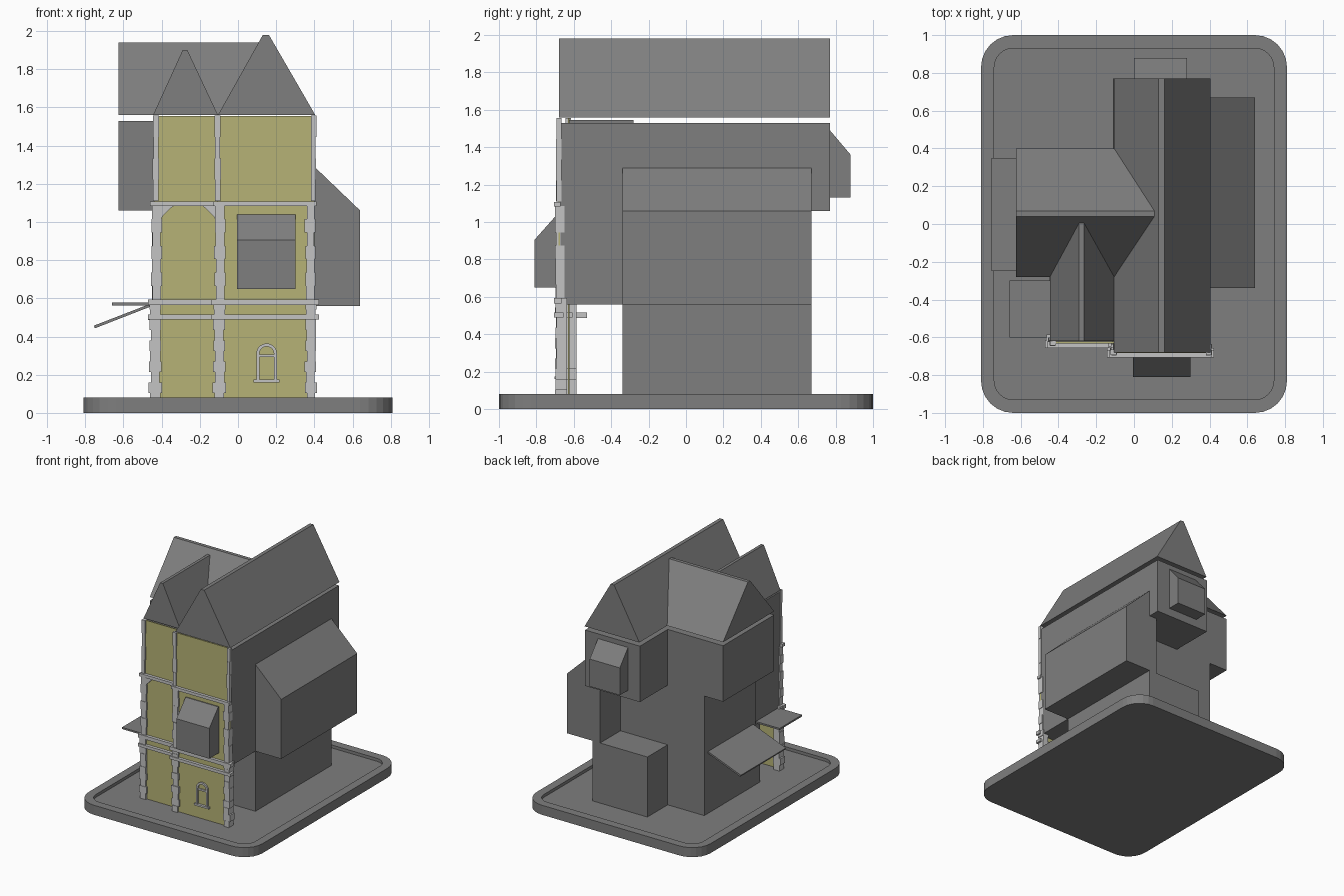
import bpy, bmesh, math, random

if "Cube" in bpy.data.objects:
    bpy.data.objects.remove(bpy.data.objects["Cube"])
random.seed(4)


def mat(name, c):
    m = bpy.data.materials.new(name)
    m.diffuse_color = (*c, 1)
    m.use_nodes = True
    m.node_tree.nodes["Principled BSDF"].inputs["Base Color"].default_value = m.diffuse_color
    return m


DARK = mat("dark grey", (0.21, 0.21, 0.21))
STONE = mat("light stone", (0.55, 0.55, 0.55))
YELLOW = mat("ochre plaster", (0.47, 0.45, 0.18))


def finish(bm, name, m):
    bmesh.ops.recalc_face_normals(bm, faces=bm.faces[:])
    me = bpy.data.meshes.new(name)
    bm.to_mesh(me)
    bm.free()
    me.materials.append(m)
    ob = bpy.data.objects.new(name, me)
    bpy.context.collection.objects.link(ob)
    return ob


def add_box(bm, x0, x1, y0, y1, z0, z1):
    r = bmesh.ops.create_cube(bm, size=1)
    for v in r["verts"]:
        v.co.x = x1 if v.co.x > 0 else x0
        v.co.y = y1 if v.co.y > 0 else y0
        v.co.z = z1 if v.co.z > 0 else z0


def box(name, *d, m=DARK):
    bm = bmesh.new()
    add_box(bm, *d)
    return finish(bm, name, m)


def add_prism(bm, pts, axis, a, b):
    """Extrude a profile along an axis: x uses (y, z) points, y uses (x, z), z uses (x, y)."""
    def place(p, t):
        return {"x": (t, *p), "y": (p[0], t, p[1]), "z": (*p, t)}[axis]
    f = bm.faces.new([bm.verts.new(place(p, a)) for p in pts])
    r = bmesh.ops.extrude_face_region(bm, geom=[f])
    d = place((0, 0), b - a)
    bmesh.ops.translate(bm, vec=d, verts=[g for g in r["geom"] if isinstance(g, bmesh.types.BMVert)])


def prism(name, pts, axis, a, b, m=DARK):
    bm = bmesh.new()
    add_prism(bm, pts, axis, a, b)
    return finish(bm, name, m)


# base tray with rounded corners and a raised rim
def rounded(hx, hy, r, n=6):
    out = []
    for k, (sx, sy) in enumerate(((1, 1), (-1, 1), (-1, -1), (1, -1))):
        for i in range(n + 1):
            t = math.pi / 2 * (k + i / n)
            out.append((sx * (hx - r) + r * math.cos(t), sy * (hy - r) + r * math.sin(t)))
    return out


bm = bmesh.new()
outer, inner = rounded(0.81, 1.0, 0.17), rounded(0.74, 0.93, 0.1)
rings = [[bm.verts.new((*p, z)) for p in ps]
         for ps, z in ((outer, 0), (outer, 0.08), (inner, 0.08), (inner, 0.055))]
n = len(outer)
for a, b in zip(rings, rings[1:]):
    for i in range(n):
        bm.faces.new((a[i], a[(i + 1) % n], b[(i + 1) % n], b[i]))
bm.faces.new(rings[0])
bm.faces.new(rings[-1])
finish(bm, "base_tray", DARK)

# house body
G = 0.05
box("ground_floor", -0.45, 0.40, -0.34, 0.40, G, 0.56)
box("rear_annex", -0.11, 0.40, 0.40, 0.67, G, 0.56)
box("upper_floors_left", -0.44, -0.11, -0.622, -0.28, 0.56, 1.545)
box("upper_floors_right", -0.11, 0.40, -0.672, 0.40, 0.56, 1.53)
box("middle_floor_rear", -0.45, -0.11, -0.28, 0.40, 0.56, 1.53)
box("top_floor_rear", -0.11, 0.40, 0.40, 0.77, 1.06, 1.53)
box("top_floor_left_wing", -0.625, -0.45, -0.28, 0.40, 1.06, 1.53)

# bays with sloping tops
prism("side_bay", [(0.33, 0.56), (0.64, 0.56), (0.64, 1.06), (0.40, 1.29), (0.33, 1.29)], "y", -0.34, 0.67)
prism("front_bay", [(-0.67, 0.65), (-0.81, 0.65), (-0.81, 0.905), (-0.69, 1.04), (-0.67, 1.04)], "x", -0.005, 0.30)
prism("rear_bay", [(0.77, 1.13), (0.88, 1.13), (0.88, 1.36), (0.77, 1.49)], "x", 0.0, 0.28)


# roofs with narrow flat ridges
def roof(name, lo, hi, r0, r1, top, axis, a, b):
    prism(name, [(lo, 1.56), (hi, 1.56), (r1, top), (r0, top)], axis, a, b)


roof("main_roof", -0.105, 0.405, 0.13, 0.162, 1.98, "y", -0.68, 0.77)
roof("front_left_roof", -0.445, -0.105, -0.29, -0.265, 1.90, "y", -0.62, 0.03)
roof("left_wing_roof", -0.28, 0.40, 0.04, 0.07, 1.94, "x", -0.625, 0.11)

# canopies on the left side
prism("sloping_canopy", [(-0.45, 0.56), (-0.45, 0.575), (-0.755, 0.457), (-0.75, 0.443)], "y", -0.25, 0.35)
box("flat_canopy", -0.66, -0.44, -0.60, -0.30, 0.563, 0.577)

# plaster panels of the facade
box("plaster_left", -0.44, -0.10, -0.632, -0.623, G, 1.555, m=YELLOW)
box("plaster_right", -0.11, 0.40, -0.682, -0.673, G, 1.555, m=YELLOW)


# stone corner columns made of irregular stacked blocks
def column(name, x0, x1, y0, y1, z0, z1, count, jitter):
    bm = bmesh.new()
    h = (z1 - z0) / count
    for i in range(count):
        a, b, c = (random.uniform(0, jitter) for _ in range(3))
        wide = jitter * 0.5 if i % 2 else 0
        add_box(bm, x0 - wide + a * 0.5, x1 + wide - b * 0.5, y0 + c * 0.5, y1,
                z0 + i * h, z0 + (i + 1) * h)
    finish(bm, name, STONE)


for side, lo, mid, top, f in (
        ("left", (-0.462, -0.405), (-0.453, -0.402), (-0.445, -0.415), -0.65),
        ("middle", (-0.126, -0.068), (-0.120, -0.070), (-0.122, -0.092), -0.70),
        ("right", (0.355, 0.408), (0.355, 0.405), (0.382, 0.408), -0.70)):
    column(side + "_column_lower", *lo, f, f + 0.065, G, 0.49, 8, 0.014)
    column(side + "_column_middle", *mid, f, f + 0.05, 0.595, 1.085, 7, 0.012)
    column(side + "_column_upper", *top, f + 0.005, f + 0.035, 1.11, 1.557, 4, 0.006)
    column(side + "_column_band", *lo, f, f + 0.065, 0.49, 0.595, 2, 0.006)


# horizontal beams across both facade halves
def beams(name, x0, x1, y):
    bm = bmesh.new()
    for z0, z1, d in ((0.49, 0.515, 0.05), (0.565, 0.595, 0.04), (1.083, 1.108, 0.035)):
        inset = 0.012 if z0 > 1 else 0
        add_box(bm, x0 + inset, x1 - inset, y, y + d, z0, z1)
    finish(bm, name, STONE)


beams("beams_left", -0.472, -0.12, -0.657)
beams("beams_right", -0.142, 0.424, -0.706)
box("beam_return_left", -0.472, -0.43, -0.62, -0.53, 0.487, 0.515, m=STONE)

# corner braces below the upper left beam
bm = bmesh.new()
for x, s in ((-0.405, 1), (-0.118, -1)):
    add_prism(bm, [(x, 1.085), (x + s * 0.07, 1.085), (x + s * 0.05, 1.07), (x + s * 0.01, 1.03), (x, 1.01)],
              "y", -0.648, -0.63)
finish(bm, "corner_braces", STONE)

# arched window frame
bm = bmesh.new()
cx, zc = 0.15, 0.31


def arch(r):
    pts = [(cx + r, 0.17)]
    pts += [(cx + r * math.cos(t * math.pi / 10), zc + r * math.sin(t * math.pi / 10)) for t in range(11)]
    return pts + [(cx - r, 0.17)]


po, pi_ = arch(0.054), arch(0.038)
for i in range(len(po) - 1):
    add_prism(bm, [po[i], po[i + 1], pi_[i + 1], pi_[i]], "y", -0.695, -0.68)
add_box(bm, cx - 0.068, cx + 0.068, -0.702, -0.68, 0.16, 0.175)
add_box(bm, cx - 0.054, cx + 0.054, -0.693, -0.68, 0.292, 0.306)
finish(bm, "arched_window_frame", STONE)
